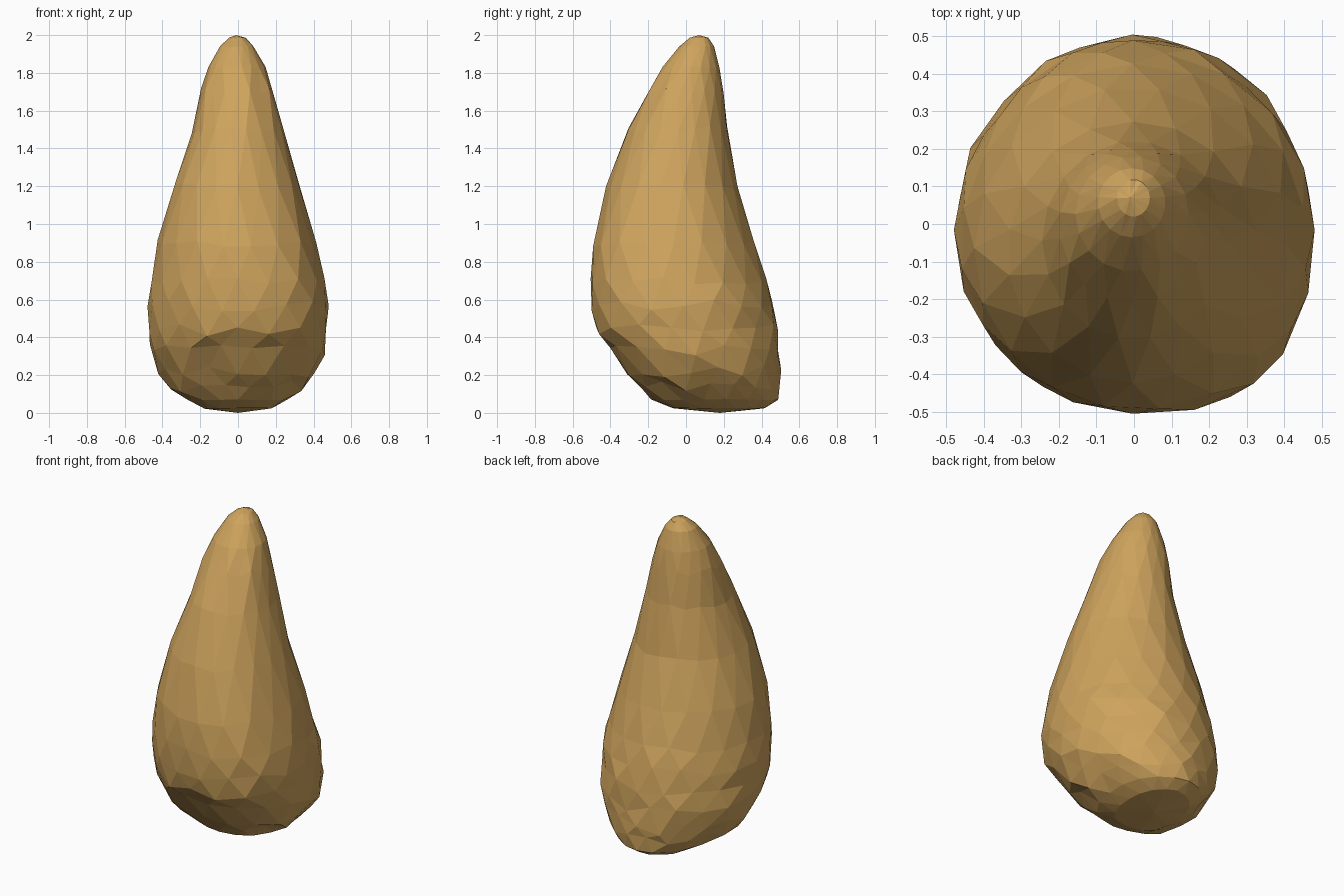
import bpy, bmesh, math, random

if "Cube" in bpy.data.objects:
    bpy.data.objects.remove(bpy.data.objects["Cube"])

random.seed(11)
SIDES = 18

# Profile rings: z, x min, x max, y min (front), y max (back)
RINGS = [
    (0.025, -0.18, 0.18, -0.07, 0.42),
    (0.07, -0.26, 0.26, -0.175, 0.485),
    (0.14, -0.355, 0.35, -0.24, 0.495),
    (0.22, -0.42, 0.41, -0.305, 0.50),
    (0.33, -0.470, 0.457, -0.40, 0.500),
    (0.44, -0.477, 0.470, -0.475, 0.487),
    (0.57, -0.48, 0.478, -0.493, 0.462),
    (0.70, -0.463, 0.455, -0.50, 0.425),
    (0.90, -0.425, 0.412, -0.490, 0.362),
    (1.20, -0.335, 0.328, -0.422, 0.272),
    (1.50, -0.243, 0.245, -0.308, 0.220),
    (1.70, -0.198, 0.190, -0.205, 0.198),
    (1.83, -0.155, 0.145, -0.125, 0.178),
    (1.94, -0.095, 0.083, -0.035, 0.148),
    (1.985, -0.045, 0.042, 0.02, 0.118),
]


def bulge(a, deg, width=35):
    """Bell-shaped weight around one compass direction."""
    d = (math.degrees(a) - deg + 180) % 360 - 180
    return math.exp(-(d / width) ** 2)


def fade(z, lo, hi):
    return max(0.0, min(1.0, (hi - z) / (hi - lo)))


bm = bmesh.new()
loops = []
for i, (z, x0, x1, y0, y1) in enumerate(RINGS):
    cx, cy = (x0 + x1) / 2, (y0 + y1) / 2
    rx, ry = (x1 - x0) / 2 * 1.006, (y1 - y0) / 2 * 1.006
    # Rough, chipped underside, smooth body and tip
    low = z < 0.5
    rough = 0.025 if low else (0.008 if z < 1.8 else 0.0)
    lift = 0.034 if 0.1 < z < 0.6 else (0.02 if 0.6 <= z < 1.75 else 0.003)
    loop = []
    for k in range(SIDES):
        a = 2 * math.pi * (k + 0.5 * (i % 2)) / SIDES
        f = 1 + random.uniform(-rough, rough * 0.3)
        # Fuller front-right flank, fuller low front-left, leaner back-left
        f += 0.085 * bulge(a, -47, 28) * fade(z, 0.7, 1.2)
        f += 0.13 * bulge(a, -135, 28) * fade(z, 0.15, 0.45)
        f -= 0.025 * bulge(a, 135, 28) * fade(z, 0.7, 1.2)
        f += 0.04 * bulge(a, 50, 28) * fade(z, 0.1, 0.3)
        loop.append(bm.verts.new((cx + math.cos(a) * rx * f,
                                  cy + math.sin(a) * ry * f,
                                  z + random.uniform(-lift, lift))))
    loops.append(loop)

# Triangulated skin between staggered rings
for i in range(len(loops) - 1):
    a, b = loops[i], loops[i + 1]
    for k in range(SIDES):
        n = (k + 1) % SIDES
        if i % 2 == 0:
            bm.faces.new((a[k], a[n], b[k]))
            bm.faces.new((a[n], b[n], b[k]))
        else:
            bm.faces.new((a[k], a[n], b[n]))
            bm.faces.new((a[k], b[n], b[k]))

# Rounded tip and base caps
tip = bm.verts.new((-0.01, 0.07, 2.0))
base = bm.verts.new((0.0, 0.18, 0.0))
for k in range(SIDES):
    n = (k + 1) % SIDES
    bm.faces.new((loops[-1][k], loops[-1][n], tip))
    bm.faces.new((loops[0][n], loops[0][k], base))
bmesh.ops.recalc_face_normals(bm, faces=bm.faces)

mesh = bpy.data.meshes.new("teardrop_stone")
bm.to_mesh(mesh)
bm.free()
obj = bpy.data.objects.new("teardrop_stone", mesh)
bpy.context.collection.objects.link(obj)

# Ochre stone colour
mat = bpy.data.materials.new("ochre_stone")
mat.diffuse_color = (0.62, 0.37, 0.11, 1)
mat.use_nodes = True
mat.node_tree.nodes["Principled BSDF"].inputs["Base Color"].default_value = mat.diffuse_color
mesh.materials.append(mat)
